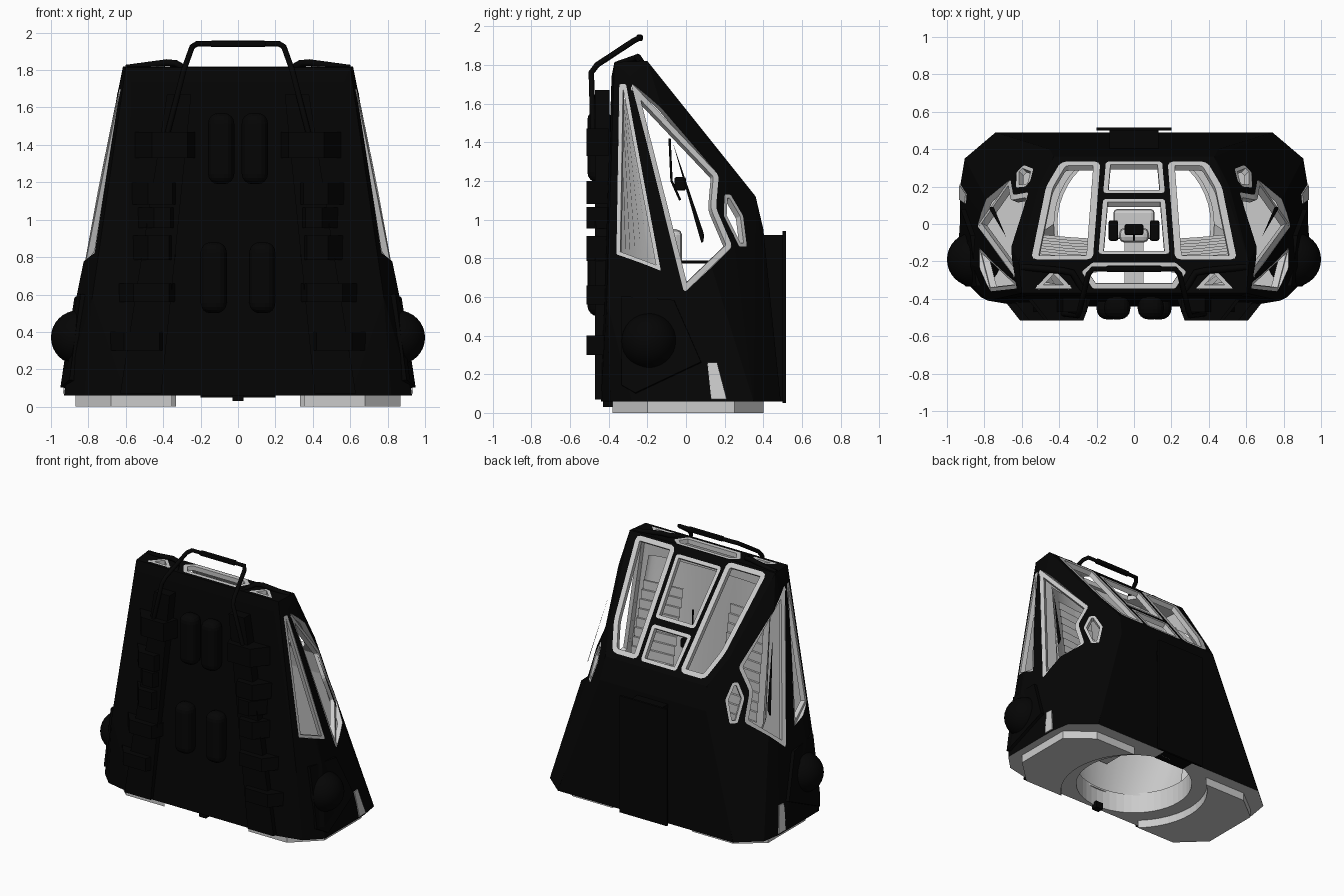
import bpy, bmesh, math
from mathutils import Vector
from mathutils.bvhtree import BVHTree

if "Cube" in bpy.data.objects:
    bpy.data.objects.remove(bpy.data.objects["Cube"])


def material(name, v):
    m = bpy.data.materials.new(name)
    m.use_nodes = True
    m.diffuse_color = (v, v, v, 1)
    m.node_tree.nodes["Principled BSDF"].inputs["Base Color"].default_value = (v, v, v, 1)
    return m


BLACK = material("black hull", 0.0015)
GREY = material("light grey", 0.6)


def make(name, bm, *mats):
    mesh = bpy.data.meshes.new(name)
    bm.to_mesh(mesh)
    bm.free()
    ob = bpy.data.objects.new(name, mesh)
    bpy.context.collection.objects.link(ob)
    for m in mats:
        mesh.materials.append(m)
    return ob


def bake(ob):
    bpy.context.view_layer.update()
    dg = bpy.context.evaluated_depsgraph_get()
    mesh = bpy.data.meshes.new_from_object(ob.evaluated_get(dg))
    ob.modifiers.clear()
    ob.data = mesh


def cut(ob, cutter):
    mod = ob.modifiers.new("cut", "BOOLEAN")
    mod.object, mod.solver, mod.material_mode = cutter, "EXACT", "TRANSFER"
    bake(ob)
    bpy.data.objects.remove(cutter)


def extrude(bm, faces, rise):
    ext = bmesh.ops.extrude_face_region(bm, geom=faces)
    bmesh.ops.translate(bm, vec=rise, verts=[v for v in ext["geom"] if isinstance(v, bmesh.types.BMVert)])
    bmesh.ops.recalc_face_normals(bm, faces=bm.faces)


def prism(name, pts, base, rise, mat):
    """Flat polygon of 3D points, moved by base and extruded by rise."""
    bm = bmesh.new()
    extrude(bm, [bm.faces.new([bm.verts.new(Vector(p) + Vector(base)) for p in pts])], rise)
    return make(name, bm, mat)


def box(name, lo, hi, mat, bevel=0, segments=2):
    pts = [(lo[0], lo[1], lo[2]), (hi[0], lo[1], lo[2]), (hi[0], hi[1], lo[2]), (lo[0], hi[1], lo[2])]
    ob = prism(name, pts, (0, 0, 0), (0, 0, hi[2] - lo[2]), mat)
    if bevel:
        mod = ob.modifiers.new("bevel", "BEVEL")
        mod.width, mod.segments = bevel, segments


def tube(name, pts, radius, mat):
    cu = bpy.data.curves.new(name, "CURVE")
    cu.dimensions, cu.bevel_depth, cu.bevel_resolution = "3D", radius, 2
    cu.use_fill_caps = True
    sp = cu.splines.new("POLY")
    sp.points.add(len(pts) - 1)
    for p, co in zip(sp.points, pts):
        p.co = (*co, 1)
    cu.materials.append(mat)
    bpy.context.collection.objects.link(bpy.data.objects.new(name, cu))


def cylinder(name, radius, z0, z1, mat, caps=True):
    bm = bmesh.new()
    bmesh.ops.create_cone(bm, cap_ends=caps, segments=48, radius1=radius, radius2=radius, depth=z1 - z0)
    bmesh.ops.translate(bm, vec=(0, 0, (z0 + z1) / 2), verts=bm.verts)
    return make(name, bm, mat)


def loft(name, rows, mat, smooth=False):
    bm = bmesh.new()
    rows = [[bm.verts.new(p) for p in row] for row in rows]
    for lo, hi in zip(rows, rows[1:]):
        for a in range(len(lo) - 1):
            bm.faces.new((lo[a], lo[a + 1], hi[a + 1], hi[a])).smooth = smooth
    make(name, bm, mat)


# Hull shell: convex body, hollowed, with a light interior
half = [(.74, .49, .06), (.905, .35, .06), (.93, .2, .06), (.93, -.28, .06), (.82, -.39, .06), (.6, -.44, .06),
        (.865, -.22, .58), (.85, .04, .5), (.78, -.41, .58), (.83, -.1, .7), (.74, -.4, .8),
        (.45, .4, .95), (.43, .36, 1.12), (.51, .2, 1.3), (.615, -.2, 1.82), (.63, -.29, 1.74),
        (.57, -.385, 1.74), (.6, -.37, 1.815)]
bm = bmesh.new()
vs = [bm.verts.new((s * x, y, z)) for x, y, z in half for s in (1, -1)]
bmesh.ops.convex_hull(bm, input=vs)
bmesh.ops.delete(bm, geom=[v for v in bm.verts if not v.link_faces], context="VERTS")
bmesh.ops.dissolve_limit(bm, angle_limit=0.02, verts=bm.verts, edges=bm.edges)
bmesh.ops.recalc_face_normals(bm, faces=bm.faces)
for f in bm.faces:
    f.material_index = 1 if f.normal.z < -0.9 else 0
surface = BVHTree.FromBMesh(bm)
hull = make("hull", bm, BLACK, GREY)
mod = hull.modifiers.new("shell", "SOLIDIFY")
mod.thickness, mod.offset, mod.use_even_offset, mod.material_offset = 0.035, -1, True, 1
bake(hull)
cut(hull, cylinder("floor_cutter", .43, -.1, .2, GREY))


def on_hull(axis, pts, s):
    """Project 2D points onto the hull along x (points are y, z) or z (points are x, y)."""
    out = []
    for a, b in pts:
        o, d = ((2 * s, a, b), (-s, 0, 0)) if axis == "x" else ((a * s, b, 3), (0, 0, -1))
        out.append(surface.ray_cast(Vector(o), Vector(d))[0])
    return out


def hull_normal(pts):
    n = Vector()
    for i, p in enumerate(pts):
        n += p.cross(pts[(i + 1) % len(pts)])
    n.normalize()
    mid = sum(pts, Vector()) / len(pts)
    return n if n.dot(mid - Vector((0, 0, .8))) > 0 else -n


def window(name, axis, pts, s=1, border=0.03, rounding=0.02):
    """Cut an opening in the hull and line it with a light frame."""
    pts = on_hull(axis, pts, s)
    n = hull_normal(pts)
    bm = bmesh.new()
    bm.faces.new([bm.verts.new(p) for p in pts])
    bmesh.ops.bevel(bm, geom=bm.verts[:], offset=rounding, segments=2, profile=.5, affect="VERTICES")
    bm.faces.ensure_lookup_table()
    face = bm.faces[0]
    face.normal_update()
    if face.normal.dot(n) < 0:
        face.normal_flip()
    cut(hull, prism("window_cutter", [v.co.copy() for v in face.verts], n * .05, n * -.13, GREY))
    bmesh.ops.inset_region(bm, faces=[face], thickness=border, use_boundary=True, use_even_offset=True)
    bmesh.ops.delete(bm, geom=[face], context="FACES")
    extrude(bm, bm.faces[:], n * -.035)
    make(name, bm, GREY)


def plate(name, pts, s, depth, mat):
    pts = on_hull("x", pts, s)
    n = hull_normal(pts)
    prism(name, pts, n * -.02, n * (.02 + depth), mat)


def mirrored(pts):
    return pts + [(-x, y) for x, y in reversed(pts)]


# Windows with light frames
for s, side in ((1, "left"), (-1, "right")):
    window(side + "_side_window", "x", [(-.285, 1.71), (.17, 1.23), (.155, 1.06), (.24, .86), (-.01, .62)], s)
    window(side + "_front_window", "x", [(-.36, .82), (-.13, .735), (-.31, 1.7), (-.345, 1.7)], s, .02, .006)
    window(side + "_quarter_window", "x",
           [(.2, 1.13), (.23, 1.13), (.295, 1.02), (.315, .86), (.275, .86), (.195, 1.02)], s, .02, .008)
    window(side + "_windshield", "z", [(.22, -.19), (.55, -.19), (.47, .2), (.39, .335), (.18, .335)], s, .036, .035)
    window(side + "_roof_window", "z", [(.33, -.345), (.53, -.345), (.43, -.24)], s, .02, .008)
window("upper_centre_windshield", "z", mirrored([(.19, -.16), (.165, .135)]), 1, .026)
window("lower_centre_windshield", "z", mirrored([(.165, .165), (.15, .335)]), 1, .026)
window("roof_window", "z", mirrored([(.22, -.345), (.28, -.255), (.22, -.205)]), 1, .028, .01)

# Side pods, grey side wedges, front straps, buckles and roof struts
for s, side in ((1, "left"), (-1, "right")):
    plate(side + "_side_panel", [(-.33, .6), (-.06, .58), (.08, .26), (-.26, .1), (-.33, .14)], s, .025, BLACK)
    plate(side + "_wedge", [(.11, .26), (.16, .26), (.21, .07), (.13, .07)], s, .008, GREY)
    bm = bmesh.new()
    bmesh.ops.create_uvsphere(bm, u_segments=32, v_segments=16, radius=.145)
    bmesh.ops.translate(bm, vec=(.855 * s, -.19, .37), verts=bm.verts)
    for f in bm.faces:
        f.smooth = True
    make(side + "_pod", bm, BLACK)
    strap = [(.41, 0, .07), (.63, 0, .07), (.38, 0, 1.67), (.25, 0, 1.67)]
    prism(side + "_front_strap", [(s * x, y, z) for x, y, z in strap], (0, -.47, 0), (0, .075, 0), BLACK)
    for x, w, z, h in ((.54, .16, .35, .1), (.49, .16, .61, .1), (.45, .12, .85, .13),
                       (.43, .11, 1.01, .11), (.44, .13, 1.14, .12), (.39, .16, 1.4, .14)):
        plan = [(x - w, -.4), (x - w + .04, -.515), (x + w - .09, -.515), (x + w, -.4)]
        prism(side + "_strap_buckle", [(s * a, b, z - h / 2) for a, b in plan], (0, 0, 0), (0, 0, h), BLACK)
    for x, z in ((.09, 1.38), (.13, .69)):
        box(side + "_front_pad", (s * x - .07, -.51, z - .19), (s * x + .07, -.385, z + .19), BLACK, .055, 4)
    tube(side + "_roof_strut", [(s * .6, -.23, 1.81), (s * .38, -.25, 1.84), (s * .33, -.26, 1.835),
                                (s * .27, -.36, 1.8)], .018, BLACK)

# Handle rail over the roof
leg = [(.38, -.48, 1.45), (.3, -.49, 1.76), (.29, -.46, 1.8), (.245, -.27, 1.925), (.22, -.24, 1.94)]
tube("handle_rail", leg + [(-x, y, z) for x, y, z in reversed(leg)], .015, BLACK)
box("handle_grip", (-.15, -.257, 1.923), (.15, -.223, 1.957), BLACK, .01)

# Rear spine and plate
box("rear_spine", (-.13, .38, .06), (.13, .505, .92), BLACK)
box("rear_plate", (-.2, .5, .05), (.2, .517, .94), BLACK)

# Base pads: chamfered slab split by the round opening
outline = [(.87, -.2), (.87, .25), (.68, .4), (-.68, .4), (-.87, .25), (-.87, -.2), (-.68, -.38), (.68, -.38)]
base = prism("base_pads", [(x, y, 0) for x, y in outline], (0, 0, 0), (0, 0, .065), GREY)
cut(base, cylinder("base_cutter", .52, -.1, .2, GREY))
box("floor_latch", (-.03, -.43, .03), (.03, -.38, .08), BLACK)
drum = cylinder("floor_drum", .43, .06, .22, GREY, False)
mod = drum.modifiers.new("wall", "SOLIDIFY")
mod.thickness = .02

# Curved cabin wall rising from the drum
angles = [math.pi * a / 20 for a in range(21)]
loft("cabin_wall", [[(w * math.cos(c), y - (y - front) * math.sin(c), z) for c in angles]
                    for w, y, front, z in ((.43, 0, -.39, .2), (.58, -.1, -.36, .7), (.52, -.29, -.345, 1.62))],
     GREY, True)

# Stepped slats on both sides of the cabin
steps = 12
for s, side in ((1, "left"), (-1, "right")):
    rows = []
    for i in range(steps):
        for k in (0, 1):
            u = (i + k) / steps
            y = -.05 - .18 * u
            rows.append([(s * x, y - bow, .72 + .74 * i / (steps - 1))
                         for x, bow in ((.2, .03), (.35, .02), (.56 - .05 * u, 0))])
    loft(side + "_slats", rows, GREY)

# Pilot seat, console and handrails
box("seat_cushion", (-.11, -.08, .45), (.11, .08, .53), GREY, .02)
box("seat_back", (-.08, -.1, .5), (.08, -.02, .95), GREY, .03)
box("seat_stem", (-.05, -.36, .4), (.05, -.05, .48), GREY)
box("console", (-.05, -.06, 1.15), (.05, .0, 1.22), BLACK, .01)
tube("console_stalk", [(0, -.085, 1.42), (0, -.075, 1.2), (0, -.03, 1.1)], .006, BLACK)
for s in (1, -1):
    box("seat_arm", (s * .11 - .025, -.09, .55), (s * .11 + .025, .02, .6), BLACK, .01)
    tube("handrail", [(s * .2, -.06, .78), (s * .2, .25, .78)], .007, BLACK)
